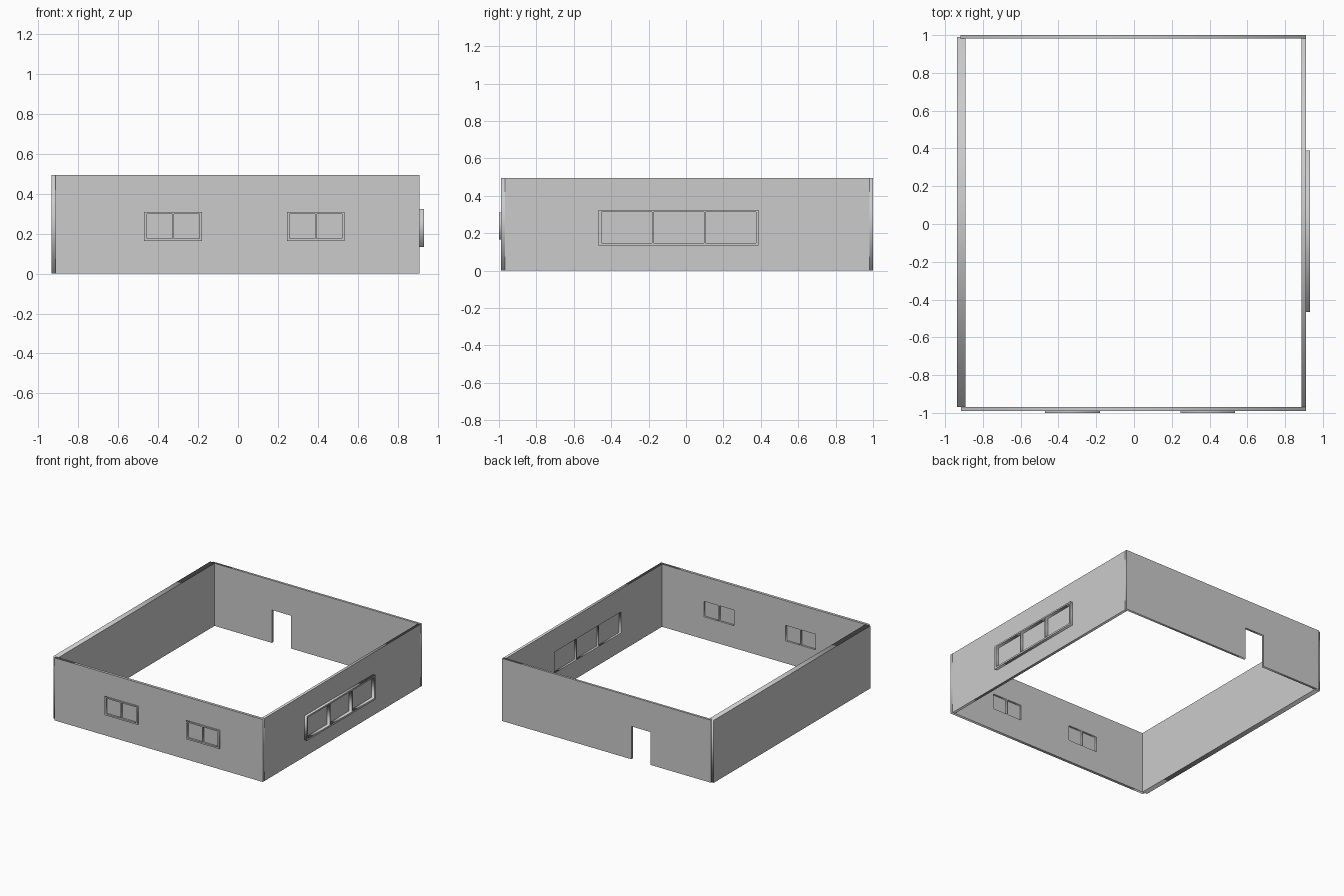
import bpy
from math import pi

if "Cube" in bpy.data.objects:
    bpy.data.objects.remove(bpy.data.objects["Cube"])

H = 0.495  # wall height


def rect(a, b, lo, hi):
    return [(a, lo), (b, lo), (b, hi), (a, hi)]


def panel(name, axis, near, far, outline, holes=()):
    """Upright slab: outline and holes are (along, z) points; near..far is its thickness range on axis."""
    cu = bpy.data.curves.new(name, 'CURVE')
    cu.dimensions = '2D'
    cu.fill_mode = 'BOTH'
    cu.extrude = (far - near) / 2
    for pts in [outline, *holes]:
        sp = cu.splines.new('POLY')
        sp.points.add(len(pts) - 1)
        for p, (u, v) in zip(sp.points, pts):
            p.co = (u, v, 0, 1)
        sp.use_cyclic_u = True
    ob = bpy.data.objects.new(name, cu)
    bpy.context.collection.objects.link(ob)
    mid = (near + far) / 2
    if axis == 'y':
        ob.location, ob.rotation_euler = (0, mid, 0), (pi / 2, 0, 0)
    else:
        ob.location, ob.rotation_euler = (mid, 0, 0), (pi / 2, 0, pi / 2)
    bpy.ops.object.select_all(action='DESELECT')
    ob.select_set(True)
    bpy.context.view_layer.objects.active = ob
    bpy.ops.object.convert(target='MESH')
    return bpy.context.view_layer.objects.active


def panes(a, b, lo, hi, n, bar=0.008):
    """n equal openings split by thin bars."""
    w = (b - a - bar * (n - 1)) / n
    return [rect(a + i * (w + bar), a + i * (w + bar) + w, lo, hi) for i in range(n)]


# Front wall with two double windows
front_holes = []
for side, x0 in (("left", -0.47), ("right", 0.245)):
    x1 = x0 + 0.29
    holes = panes(x0 + 0.014, x1 - 0.014, 0.177, 0.300, 2)
    front_holes += holes
    panel(f"front_window_frame_{side}", 'y', -1.0, -0.99, rect(x0, x1, 0.165, 0.31), holes)
    panel(f"front_window_glass_{side}", 'y', -0.986, -0.983,
          rect(x0 + 0.01, x1 - 0.01, 0.173, 0.304))
panel("front_wall", 'y', -0.99, -0.968, rect(-0.915, 0.91, 0, H), front_holes)

# Right wall with one triple window
right_holes = panes(-0.453, 0.375, 0.147, 0.313, 3)
panel("right_wall", 'x', 0.888, 0.91, rect(-0.968, 0.982, 0, H), right_holes)
panel("right_window_frame", 'x', 0.91, 0.932, rect(-0.467, 0.388, 0.133, 0.325), right_holes)
panel("right_window_glass", 'x', 0.903, 0.906, rect(-0.458, 0.38, 0.142, 0.318))

# Back wall with a doorway
panel("back_wall", 'y', 0.982, 1.0,
      [(-0.918, 0), (-0.39, 0), (-0.39, 0.26), (-0.222, 0.26), (-0.222, 0), (0.91, 0), (0.91, H), (-0.918, H)])

# Thick left wall
panel("left_wall", 'x', -0.936, -0.893, rect(-0.968, 0.99, 0, H))
